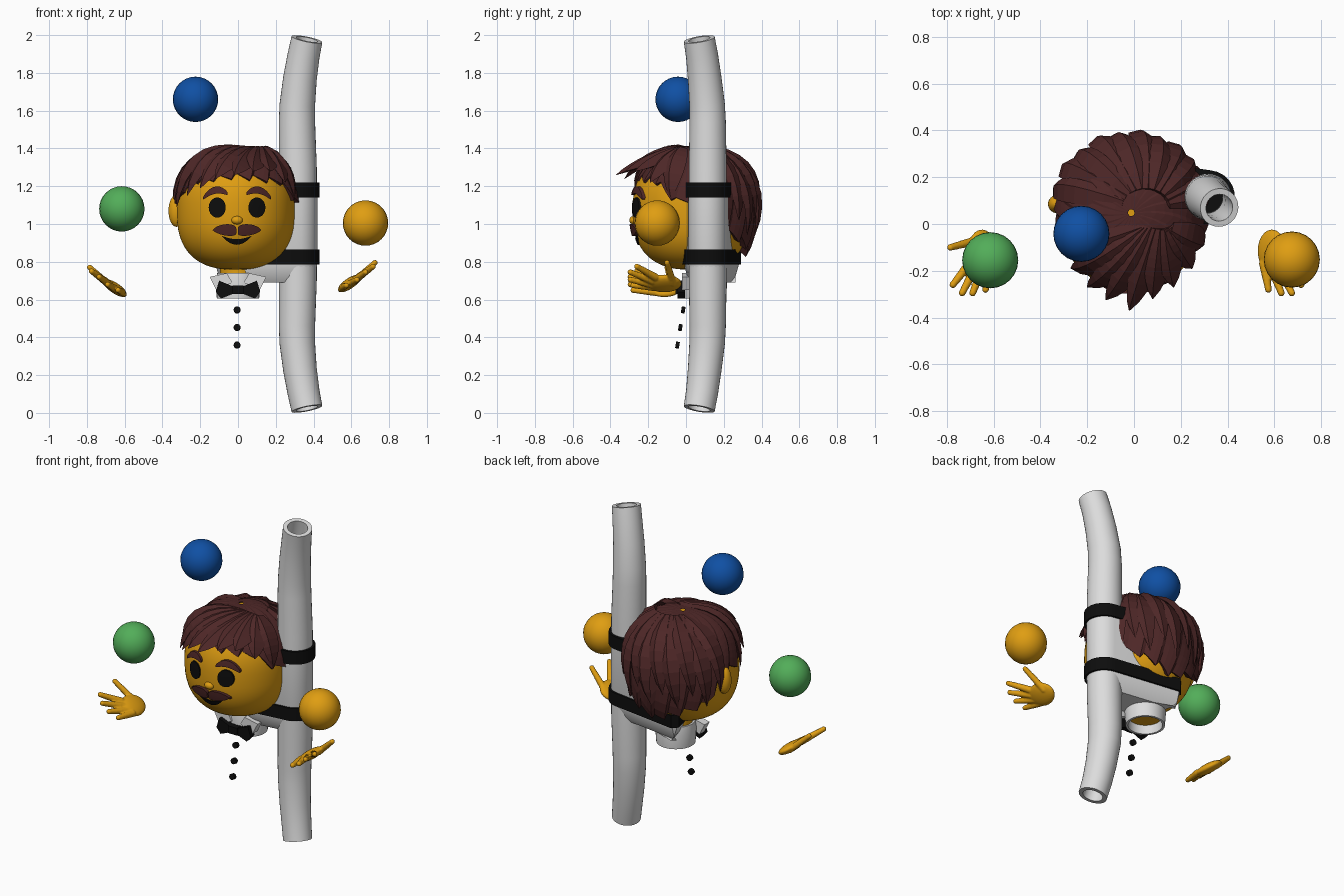
import bpy, bmesh, math
from mathutils import Vector as V, Matrix

if "Cube" in bpy.data.objects:
    bpy.data.objects.remove(bpy.data.objects["Cube"])

def mat(name, r, g, b):
    m = bpy.data.materials.new(name)
    m.diffuse_color = (r, g, b, 1)
    m.use_nodes = True
    m.node_tree.nodes["Principled BSDF"].inputs["Base Color"].default_value = m.diffuse_color
    return m

SKIN = mat("golden_skin", 0.74, 0.34, 0.006)
HAIR = mat("dark_brown", 0.075, 0.02, 0.02)
WHITE = mat("light_grey", 0.72, 0.72, 0.72)
BLACK = mat("black", 0.004, 0.004, 0.004)
GREEN = mat("green", 0.085, 0.42, 0.1)
BLUE = mat("blue", 0.005, 0.08, 0.37)

def finish(bm, name, m, angle=35):
    bmesh.ops.recalc_face_normals(bm, faces=bm.faces)
    me = bpy.data.meshes.new(name)
    bm.to_mesh(me)
    bm.free()
    me.materials.append(m)
    if angle:
        me.shade_smooth()
        me.set_sharp_from_angle(angle=math.radians(angle))
    ob = bpy.data.objects.new(name, me)
    bpy.context.collection.objects.link(ob)
    return ob

def add_loft(bm, rings, caps=True, closed=True, loop=False):
    vs = [[bm.verts.new(p) for p in r] for r in rings]
    n = len(vs[0])
    pairs = list(zip(vs, vs[1:])) + ([(vs[-1], vs[0])] if loop else [])
    for a, b in pairs:
        for i in range(n if closed else n - 1):
            j = (i + 1) % n
            bm.faces.new((a[i], a[j], b[j], b[i]))
    if caps:
        bm.faces.new(vs[0])
        bm.faces.new(vs[-1])

def loft(name, rings, m, angle=35, **kw):
    bm = bmesh.new()
    add_loft(bm, rings, **kw)
    return finish(bm, name, m, angle)

def add_ball(bm, c, r, rot=Matrix.Identity(4), seg=24, rows=16):
    bmesh.ops.create_uvsphere(bm, u_segments=seg, v_segments=rows, radius=1,
        matrix=Matrix.Translation(c) @ rot @ Matrix.Diagonal((*r, 1)))

def ball(name, c, r, m):
    bm = bmesh.new()
    add_ball(bm, c, r)
    return finish(bm, name, m)

def circle(c, r, tangent, n=32):
    t = V(tangent).normalized()
    u = t.cross(V((0, 1, 0))).normalized()
    w = t.cross(u)
    return [V(c) + r * (math.cos(k) * u + math.sin(k) * w)
            for k in (2 * math.pi * i / n for i in range(n))]

# juggling balls
ball("blue_ball", (-0.225, -0.042, 1.66), (0.12,) * 3, BLUE)
ball("green_ball", (-0.615, -0.155, 1.08), (0.12,) * 3, GREEN)
ball("golden_ball", (0.675, -0.152, 1.005), (0.12,) * 3, SKIN)

# hollow bent pole, mirrored top to bottom
half = [(0.365, 0.07, 0.022, 0.083), (0.347, 0.085, 0.11, 0.085), (0.328, 0.099, 0.23, 0.089),
        (0.314, 0.112, 0.37, 0.094), (0.312, 0.115, 0.46, 0.096), (0.317, 0.115, 0.7, 0.1)]
path = half + [(x, y, 2 - z, r) for x, y, z, r in reversed(half)]
outer, inner = [], []
for i, (x, y, z, r) in enumerate(path):
    a, b = path[max(i - 1, 0)], path[min(i + 1, len(path) - 1)]
    t = V(b[:3]) - V(a[:3])
    outer.append(circle((x, y, z), r, t))
    inner.append(circle((x, y, z), r * 0.7, t))
loft("pole", outer + inner[::-1], WHITE, caps=False, loop=True)

# support bracket joining the pole to the head, with two straps
outline = [V((0.317 + 0.103 * math.cos(math.radians(a)), 0.115 + 0.103 * math.sin(math.radians(a)), 0))
           for a in range(-95, 91, 15)]
outline += [V(p) for p in ((-0.1, 0.28, 0), (-0.12, 0.26, 0), (-0.09, 0.13, 0), (-0.03, 0.02, 0), (0.1, -0.012, 0))]

def section(z, off=0.0):
    res = []
    for i, p in enumerate(outline):
        e = outline[(i + 1) % len(outline)] - outline[i - 1]
        res.append(p + V((e.y, -e.x, 0)).normalized() * off + V((0, 0, z)))
    return res

loft("support_bracket", [section(0.69, -0.04), section(0.72, -0.02), section(0.785), section(1.2)], WHITE)
for name, z in (("lower_strap", 0.825), ("upper_strap", 1.18)):
    loft(name, [section(z - 0.04, 0.012), section(z + 0.04, 0.012)], BLACK)

# head: slightly boxy ellipsoid
def egg(c, r, az, t):
    s, k = math.sin(t), math.cos(t)
    rho = max(s, 0) ** 0.8
    return V((c[0] + r[0] * rho * math.sin(az), c[1] - r[1] * rho * math.cos(az),
              c[2] + r[2] * math.copysign(abs(k) ** 0.8, k)))

HC, HR = V((-0.012, 0.03, 1.07)), 0.312
rings = [[egg(HC, (HR,) * 3, 2 * math.pi * i / 64, math.pi * (0.01 + 0.98 * j / 40)) for i in range(64)]
         for j in range(41)]
loft("head", rings, SKIN)
for side, name in ((-1, "left"), (1, "right")):
    ball(name + "_ear", (-0.01 + side * 0.315, 0.085, 1.07), (0.043, 0.04, 0.085), SKIN)

# facial features: patches laid on the head surface
def face_y(x, z):
    rho = max(1 - abs((z - HC.z) / HR) ** 2.5, 0) ** 0.4 * HR
    return HC.y - math.sqrt(max(rho ** 2 - (x - HC.x) ** 2, 0))

def face_patch(name, x0, x1, top, bot, m, off):
    rows = []
    for i in range(17):
        s = -math.cos(math.pi * i / 16)
        x = x0 + (x1 - x0) * (s + 1) / 2
        pts = [(x, bot(s) + (top(s) - bot(s)) * k / 4) for k in range(5)]
        rows.append([V((x, face_y(x, z) - off, z)) for x, z in pts]
                    + [V((x, face_y(x, z) + 0.02, z)) for x, z in reversed(pts)])
    loft(name, rows, m)

arc = lambda s: math.sqrt(max(1 - s * s, 0))
for d, name in ((-1, "left"), (1, "right")):
    e, b, w = -0.005 + d * 0.105, -0.005 + d * 0.115, -0.005 + d * 0.067
    face_patch(name + "_eye", e - 0.045, e + 0.045, lambda s: 1.087 + 0.053 * arc(s),
               lambda s: 1.087 - 0.053 * arc(s), BLACK, 0.009)
    mid = lambda s, d=d: 1.178 - 0.03 * s * s - 0.012 * d * s
    face_patch(name + "_eyebrow", b - 0.065, b + 0.065, lambda s: mid(s) + 0.004 + 0.016 * arc(s),
               lambda s: mid(s) - 0.004 - 0.014 * arc(s), HAIR, 0.016)
    face_patch(name + "_moustache", w - 0.063, w + 0.063,
               lambda s: 0.968 + 0.03 * arc(s) - 0.008 * d * s,
               lambda s: 0.962 - 0.022 * arc(s) + 0.012 * d * s, HAIR, 0.02)
face_patch("mouth", -0.085, 0.072, lambda s: 0.938 - 0.018 * (1 - s * s),
           lambda s: 0.936 - 0.046 * (1 - s * s), BLACK, 0.008)
ball("nose", (-0.005, -0.278, 1.02), (0.03, 0.022, 0.022), SKIN)

# hair cap: swirled clumps with a jagged lower edge
C, R = V((-0.01, 0.045, 1.07)), V((0.325, 0.322, 0.342))
KNOTS = [(0, 1.27), (50, 1.24), (72, 1.14), (98, 1.15), (120, 0.98), (180, 0.86)]

def hairline(deg):
    a = abs((deg + 180) % 360 - 180)
    for (a0, z0), (a1, z1) in zip(KNOTS, KNOTS[1:]):
        if a <= a1:
            return z0 + (z1 - z0) * (a - a0) / (a1 - a0)

rows = []
for i in range(80):
    saw = (i % 4) / 3
    az = 2 * math.pi * i / 80
    dz = (hairline(math.degrees(az)) - 0.035 * saw - C.z) / R.z
    end = math.acos(math.copysign(abs(dz) ** 1.25, dz))
    col = []
    for j in range(13):
        f = max(j, 0.15) / 12
        col.append(egg(C, R * (1 + 0.035 * saw * f), az + 0.5 * (1 - f), end * f))
    rows.append(col + [egg(C, R * 0.9, az, end * f / 12) for f in (12, 4, 0.5)])
loft("hair_cap", rows, HAIR, angle=0, caps=False, closed=False, loop=True)

# hair locks: tapered curved wedges following the skull
def on_hair(p, k):
    q = p - C
    n = V((q.x / R.x, q.y / R.y, q.z / R.z))
    return C + q * k * (math.hypot(n.x, n.y) ** 2.5 + abs(n.z) ** 2.5) ** -0.4

def add_lock(bm, start, tip, w):
    a, b = V(start), V(tip)
    m = on_hair(a * 0.5 + b * 0.5, 1.04) * 2 - (a + b) * 0.5
    rings = []
    for i in range(9):
        t = i / 8
        p = a * (1 - t) ** 2 + m * 2 * t * (1 - t) + b * t * t
        tan = ((m - a) * (1 - t) + (b - m) * t).normalized()
        nor = (p - C).normalized()
        side = tan.cross(nor).normalized()
        k = max(0.04, math.sin(math.pi * (0.12 + 0.88 * t)) ** 0.7)
        rings.append([p + side * w * k, p + nor * 0.022 * k + side * w * 0.3 * k,
                      p - side * w * k, p - nor * 0.035 * k])
    add_loft(bm, rings)

bm = bmesh.new()
for tip in ((-0.02, -0.37, 1.26), (-0.12, -0.325, 1.24), (-0.2, -0.27, 1.19), (-0.27, -0.19, 1.15),
            (-0.325, -0.08, 1.09), (0.08, -0.32, 1.28), (0.17, -0.27, 1.28), (0.25, -0.19, 1.22), (0.3, -0.08, 1.14)):
    add_lock(bm, (0.1 + 0.2 * tip[0], -0.02, 1.4), tip, 0.06)
finish(bm, "fringe_locks", HAIR, 0)
bm = bmesh.new()
for k in range(11):
    a = math.radians(105 + 15 * k)
    tip = on_hair(C + V((math.sin(a), -math.cos(a), -0.15 - 0.25 * (k % 2))), 1.03)
    add_lock(bm, (0.05 + 0.1 * math.sin(a), 0.07 - 0.08 * math.cos(a), 1.405), tip, 0.055)
finish(bm, "back_locks", HAIR, 0)

# neck, collar and collar wings
up = (0, 0, 1)
NC = lambda z: (0, 0.1, z)
loft("neck", [circle(NC(0.66), 0.095, up), circle(NC(0.82), 0.095, up)], SKIN)
loft("collar", [circle(NC(z), r, up) for z, r in
                ((0.605, 0.112), (0.69, 0.118), (0.74, 0.11), (0.74, 0.098), (0.605, 0.098))],
     WHITE, caps=False, loop=True)

def plate(name, pts, y0, y1, m):
    loft(name, [[V((x, y, z)) for x, z in pts] for y in (y0, y1)], m, angle=0)

for d, name in ((-1, "left"), (1, "right")):
    plate(name + "_collar_wing", [(d * x, z) for x, z in ((0.03, 0.69), (0.06, 0.74), (0.15, 0.72), (0.115, 0.65))],
          -0.02, 0.03, WHITE)
    plate(name + "_bow", [(d * x, z) for x, z in ((0.015, 0.665), (0.1, 0.7), (0.118, 0.64), (0.09, 0.605), (0.015, 0.635))],
          -0.045, -0.005, BLACK)
plate("bow_knot", [(-0.03, 0.63), (0.03, 0.63), (0.03, 0.675), (-0.03, 0.675)], -0.055, 0, BLACK)

# shirt buttons
for i in range(3):
    c, t = V((-0.005, -0.015 - 0.015 * i, 0.545 - 0.093 * i)), V((0, -1, 0.16)).normalized()
    u = V((1, 0, 0))
    w = t.cross(u)
    loft("button", [[c + t * h + 0.018 * (math.cos(k * math.pi / 8) * u + math.sin(k * math.pi / 8) * w)
                     for k in range(16)] for h in (-0.01, 0.01)], BLACK)

# open hands, palms up
FINGERS = [((0.555, -0.17, 0.665), (0.575, -0.28, 0.675)), ((0.585, -0.18, 0.68), (0.63, -0.295, 0.705)),
           ((0.615, -0.18, 0.7), (0.675, -0.295, 0.745)), ((0.64, -0.165, 0.72), (0.715, -0.26, 0.775)),
           ((0.61, -0.07, 0.69), (0.725, -0.1, 0.795))]
for d, name in ((-1, "left"), (1, "right")):
    place = lambda p: V(p) if d > 0 else V((-0.06 - p[0], p[1], p[2] - 0.025))
    bm = bmesh.new()
    add_ball(bm, place((0.59, -0.115, 0.685)), (0.072, 0.092, 0.028), Matrix.Rotation(-d * 0.6, 4, 'Y'))
    for a, b in FINGERS:
        a, b = place(a), place(b)
        for k in range(13):
            add_ball(bm, a.lerp(b, k / 12), (0.021 - 0.006 * k / 12,) * 3, seg=12, rows=8)
    hand = finish(bm, name + "_hand", SKIN)
    r = hand.modifiers.new("blend", 'REMESH')
    r.mode, r.voxel_size, r.use_smooth_shade = 'VOXEL', 0.006, True
